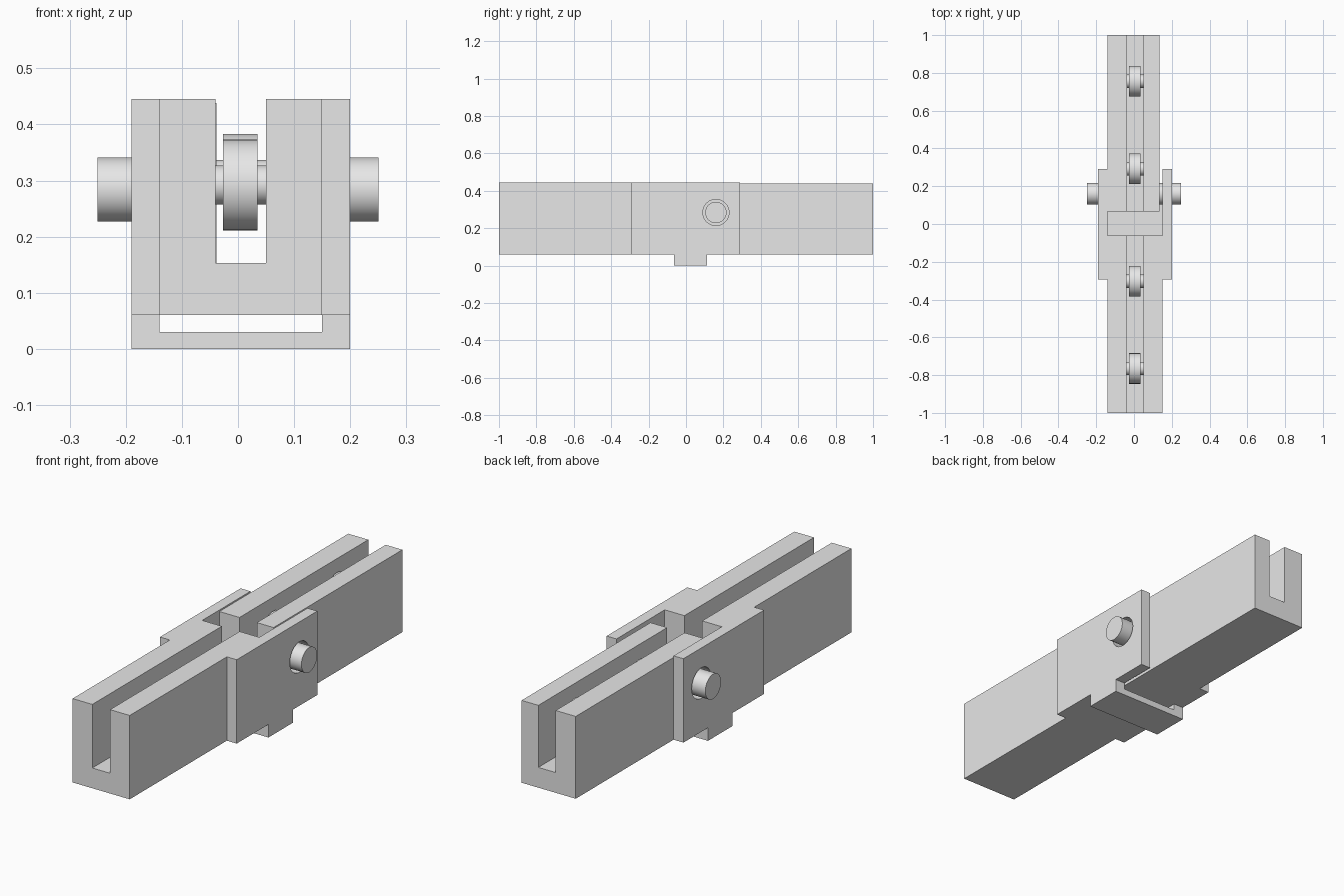
import bpy
import bmesh
import math
from mathutils import Matrix, Vector

cube = bpy.data.objects.get("Cube")
if cube:
    bpy.data.objects.remove(cube, do_unlink=True)

grey = bpy.data.materials.new("plain_grey")
grey.use_nodes = True
grey.diffuse_color = (0.8, 0.8, 0.8, 1)
grey.node_tree.nodes["Principled BSDF"].inputs["Base Color"].default_value = (0.8, 0.8, 0.8, 1)


def add_object(name, bm):
    bmesh.ops.recalc_face_normals(bm, faces=bm.faces)
    mesh = bpy.data.meshes.new(name)
    bm.to_mesh(mesh)
    bm.free()
    mesh.materials.append(grey)
    obj = bpy.data.objects.new(name, mesh)
    bpy.context.collection.objects.link(obj)
    return obj


def activate(obj):
    bpy.ops.object.select_all(action='DESELECT')
    obj.select_set(True)
    bpy.context.view_layer.objects.active = obj


def extrude_along_y(name, profile, y0, y1):
    """Solid with an x-z profile running from y0 to y1."""
    bm = bmesh.new()
    face = bm.faces.new([bm.verts.new((x, y0, z)) for x, z in profile])
    ext = bmesh.ops.extrude_face_region(bm, geom=[face])["geom"]
    verts = [v for v in ext if isinstance(v, bmesh.types.BMVert)]
    bmesh.ops.translate(bm, verts=verts, vec=(0, y1 - y0, 0))
    return add_object(name, bm)


def box(name, x0, x1, y0, y1, z0, z1):
    return extrude_along_y(name, [(x0, z0), (x1, z0), (x1, z1), (x0, z1)], y0, y1)


def channel(name, x0, x1, slot0, slot1, y0, y1, top):
    """Bar with a slot open at the top and both ends."""
    profile = [(x0, BOTTOM), (x1, BOTTOM), (x1, top), (slot1, top),
               (slot1, FLOOR), (slot0, FLOOR), (slot0, top), (x0, top)]
    return extrude_along_y(name, profile, y0, y1)


def cylinder(name, x0, x1, y, z, radius):
    """Round bar lying along x."""
    bm = bmesh.new()
    place = Matrix.Translation(Vector(((x0 + x1) / 2, y, z))) @ Matrix.Rotation(math.pi / 2, 4, 'Y')
    bmesh.ops.create_cone(bm, cap_ends=True, segments=48, radius1=radius,
                          radius2=radius, depth=x1 - x0, matrix=place)
    obj = add_object(name, bm)
    activate(obj)
    bpy.ops.object.shade_smooth_by_angle(angle=math.radians(35))
    return obj


BOTTOM, FLOOR, TOP = 0.06, 0.153, 0.445
PIN_Y, PIN_Z = 0.16, 0.284

# Two slotted bars
channel("front_bar", -0.14, 0.15, -0.04, 0.05, -1, -0.06, TOP)
channel("rear_bar", -0.14, 0.135, -0.038, 0.05, 0.065, 1, 0.438)

# Hinge cheeks with a clearance hole, and a pivot pin on each side
for side, x0, x1, pin0, pin1 in (("right", -0.19, -0.14, -0.25, -0.12),
                                 ("left", 0.15, 0.20, 0.12, 0.25)):
    cheek = box(side + "_cheek", x0, x1, -0.295, 0.29, BOTTOM, TOP)
    cutter = cylinder("hole_cutter", x0 - 0.02, x1 + 0.02, PIN_Y, PIN_Z, 0.07)
    cutter.hide_render = True
    cut = cheek.modifiers.new("pin_hole", 'BOOLEAN')
    cut.operation = 'DIFFERENCE'
    cut.solver = 'EXACT'
    cut.object = cutter
    activate(cheek)
    bpy.ops.object.modifier_apply(modifier=cut.name)
    bpy.data.objects.remove(cutter, do_unlink=True)
    activate(cheek)
    bpy.ops.object.shade_smooth_by_angle(angle=math.radians(35))
    cylinder(side + "_pin", pin0, pin1, PIN_Y, PIN_Z, 0.057)

# Strap joining the cheeks below the bars
strap = [(-0.19, 0), (0.20, 0), (0.20, BOTTOM), (0.15, BOTTOM),
         (0.15, 0.03), (-0.14, 0.03), (-0.14, BOTTOM), (-0.19, BOTTOM)]
extrude_along_y("bottom_strap", strap, -0.065, 0.112)

# Rollers on axles inside the slots
for i, (y, z) in enumerate(((-0.765, 0.292), (-0.303, 0.292), (0.292, 0.302), (0.756, 0.302)), 1):
    cylinder(f"roller_{i}", -0.027, 0.035, y, z, 0.081)
    cylinder(f"axle_{i}", -0.043, 0.053, y, z, 0.035)
